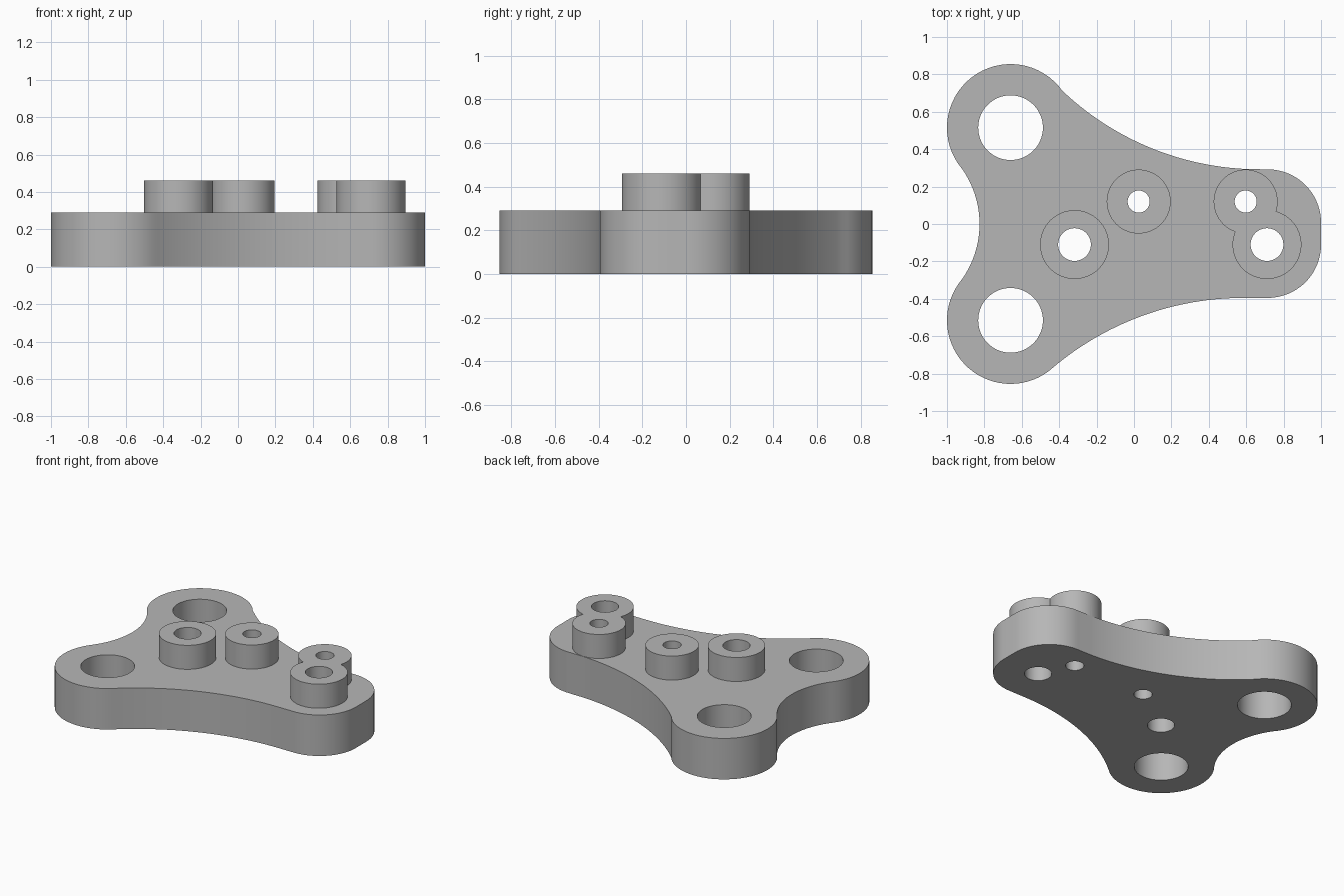
import bpy, bmesh
from math import sin, cos, pi, radians, atan2
from mathutils import Vector

cube = bpy.data.objects.get("Cube")
if cube:
    bpy.data.objects.remove(cube, do_unlink=True)

PLATE_TOP, BOSS_TOP = 0.29, 0.46

grey = bpy.data.materials.new("Grey")
grey.use_nodes = True
grey.diffuse_color = (0.47, 0.47, 0.47, 1)
grey.node_tree.nodes["Principled BSDF"].inputs["Base Color"].default_value = grey.diffuse_color


def arc(center, radius, start, end, steps=32):
    """Points on an arc, angles in degrees."""
    return [Vector((center[0] + radius * cos(a), center[1] + radius * sin(a)))
            for a in (radians(start + (end - start) * i / steps) for i in range(steps + 1))]


def arc_between(a, mid, b, steps=32):
    """Inner points of the circular arc from a to b passing through mid."""
    u, v = Vector(mid) - a, b - a
    d = 2 * u.cross(v)
    c = a + Vector((v.y * u.length_squared - u.y * v.length_squared,
                    u.x * v.length_squared - v.x * u.length_squared)) / d
    s, e = atan2(*(a - c).yx), atan2(*(b - c).yx)
    sweep = (e - s + pi) % (2 * pi) - pi
    r = (a - c).length
    return [c + r * Vector((cos(s + sweep * i / steps), sin(s + sweep * i / steps)))
            for i in range(1, steps)]


def prism(name, points, bottom, top):
    bm = bmesh.new()
    face = bm.faces.new([bm.verts.new((p.x, p.y, bottom)) for p in points])
    out = bmesh.ops.extrude_face_region(bm, geom=[face])
    moved = [g for g in out["geom"] if isinstance(g, bmesh.types.BMVert)]
    bmesh.ops.translate(bm, verts=moved, vec=(0, 0, top - bottom))
    bmesh.ops.recalc_face_normals(bm, faces=bm.faces)
    mesh = bpy.data.meshes.new(name)
    bm.to_mesh(mesh)
    bm.free()
    mesh.materials.append(grey)
    obj = bpy.data.objects.new(name, mesh)
    bpy.context.collection.objects.link(obj)
    return obj


def cylinder(name, center, radius, bottom, top):
    return prism(name, arc(center, radius, 0, 360, 64)[:-1], bottom, top)


def combine(target, tool, operation):
    """Apply a boolean and discard the tool."""
    mod = target.modifiers.new(operation.title(), 'BOOLEAN')
    mod.operation, mod.object, mod.solver = operation, tool, 'EXACT'
    bpy.context.view_layer.objects.active = target
    bpy.ops.object.modifier_apply(modifier=mod.name)
    bpy.data.objects.remove(tool, do_unlink=True)


# Three-lobed plate outline, counter-clockwise
back_lobe = arc((-0.66, 0.515), 0.34, 35.5, 220)
front_lobe = arc((-0.66, -0.515), 0.34, 140, 307)
nose = (arc((0.715, -0.11), 0.285, -90, 0, 24) + arc((0.715, 0.007), 0.285, 0, 90, 24))
front_end, back_end = Vector((0.6, -0.395)), Vector((0.6, 0.294))
outline = (back_lobe + arc_between(back_lobe[-1], (-0.826, 0), front_lobe[0])
           + front_lobe + arc_between(front_lobe[-1], (0, -0.508), front_end)
           + [front_end] + nose + [back_end]
           + arc_between(back_end, (0, 0.447), back_lobe[0]))
plate = prism("mounting_plate", outline, 0, PLATE_TOP)

# Raised bosses: centre, outer radius, hole radius
bosses = [((0.025, 0.12), 0.171, 0.059), ((0.597, 0.12), 0.171, 0.059),
          ((-0.318, -0.11), 0.184, 0.0875), ((0.711, -0.11), 0.184, 0.0875)]
for center, outer, hole in bosses:
    combine(plate, cylinder("boss", center, outer, 0.15, BOSS_TOP), 'UNION')

# Through holes in the bosses and the two lobes
holes = [(c, h) for c, o, h in bosses] + [((-0.66, y), 0.173) for y in (0.515, -0.515)]
for center, radius in holes:
    combine(plate, cylinder("hole_cutter", center, radius, -0.1, 0.6), 'DIFFERENCE')

# Smooth curved walls, keep rims sharp
bpy.ops.object.select_all(action='DESELECT')
plate.select_set(True)
bpy.context.view_layer.objects.active = plate
bpy.ops.object.shade_smooth_by_angle(angle=radians(30))
